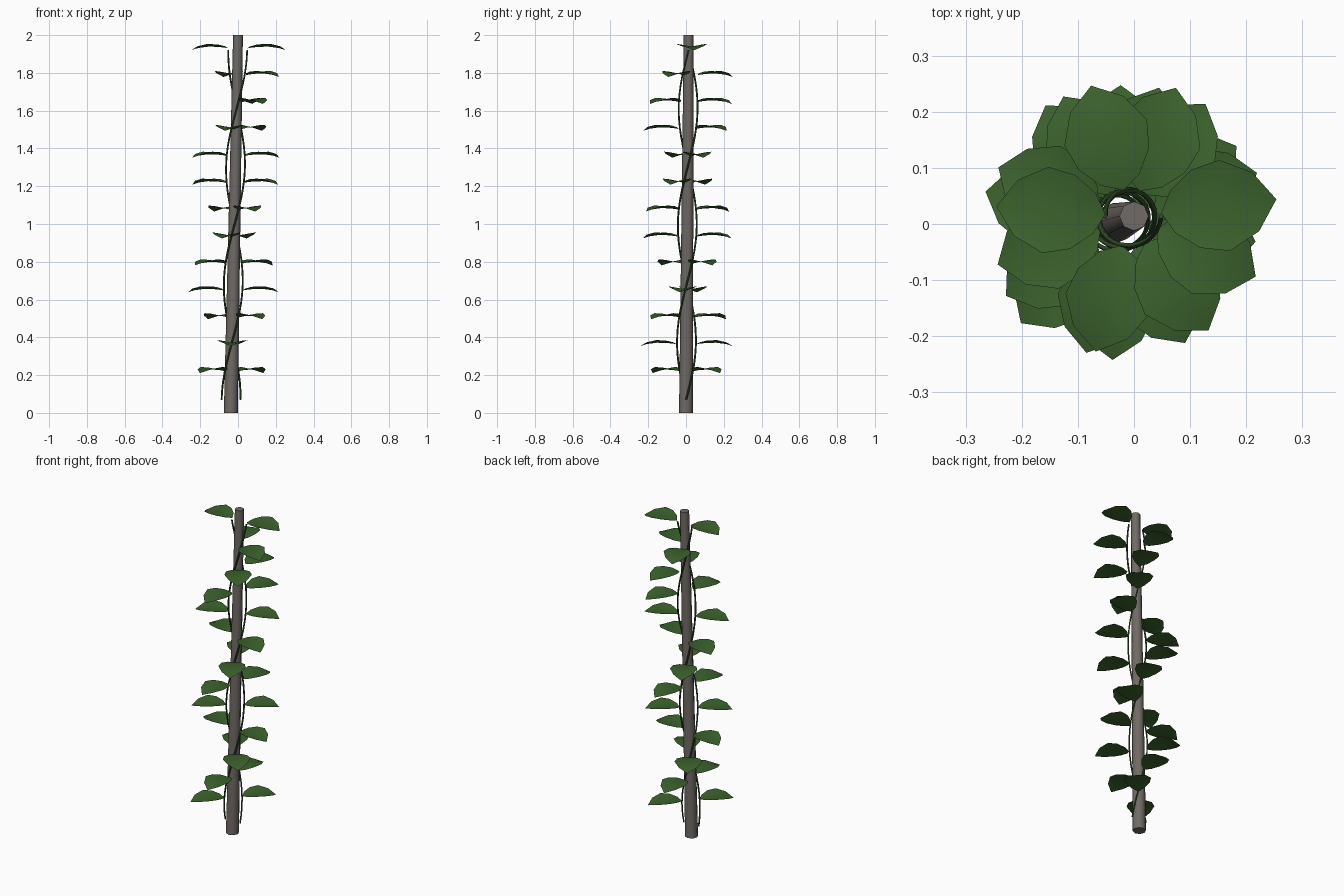
import bpy, bmesh, math
from mathutils import Vector, Matrix

if "Cube" in bpy.data.objects:
    bpy.data.objects.remove(bpy.data.objects["Cube"])


def material(name, rgb):
    m = bpy.data.materials.new(name)
    m.diffuse_color = (*rgb, 1)
    m.use_nodes = True
    m.node_tree.nodes["Principled BSDF"].inputs["Base Color"].default_value = m.diffuse_color
    return m


BARK = material("grey brown wood", (0.165, 0.145, 0.13))
VINE = material("dark vine green", (0.032, 0.08, 0.022))
LEAF = material("leaf green", (0.044, 0.122, 0.026))


def axis(z):
    """Centre of the leaning pole at height z."""
    return Vector((-0.038 + 0.019 * z, 0.007 * z, z))


def twist(z):
    """Vine angle in degrees: one and a half turns up the pole."""
    return (z - 0.07) / 1.85 * 540


def add_mesh(name, bm, mat):
    me = bpy.data.meshes.new(name)
    bm.to_mesh(me)
    bm.free()
    me.materials.append(mat)
    ob = bpy.data.objects.new(name, me)
    bpy.context.collection.objects.link(ob)
    return ob


# leaning, tapered pole with smooth sides and a slightly tilted flat top
bm = bmesh.new()
bmesh.ops.create_cone(bm, cap_ends=True, segments=8, radius1=0.037, radius2=0.026, depth=2)
for v in bm.verts:
    top = v.co.z > 0
    c = axis(2.0 if top else 0.0)
    v.co = Vector((v.co.x + c.x, v.co.y + c.y, c.z))
for f in bm.faces:
    f.smooth = len(f.verts) == 4
for e in bm.edges:
    e.smooth = all(f.smooth for f in e.link_faces)
add_mesh("pole", bm, BARK)

# two vines winding around the pole
for i in range(2):
    cu = bpy.data.curves.new("vine", 'CURVE')
    cu.dimensions = '3D'
    cu.bevel_depth = 0.005
    cu.bevel_resolution = 0
    cu.use_fill_caps = True
    sp = cu.splines.new('POLY')
    n = 40
    sp.points.add(n)
    for k in range(n + 1):
        z = 0.07 + 1.85 * k / n
        a = math.radians(twist(z) + 180 * i)
        p = axis(z) + Vector((math.cos(a), math.sin(a), 0)) * 0.05
        sp.points[k].co = (*p, 1)
    cu.materials.append(VINE)
    for s in cu.splines:
        s.use_smooth = True
    bpy.context.collection.objects.link(bpy.data.objects.new("vine_%d" % (i + 1), cu))

# leaf outline: distance along, half width, midrib height
STATIONS = [(0.1, 0.036, -0.006), (0.3, 0.066, -0.002), (0.55, 0.077, -0.001), (0.82, 0.05, -0.008)]
LENGTH = 0.195


def add_leaf(bm, z, angle, size):
    m = (Matrix.Translation(axis(z)) @ Matrix.Rotation(math.radians(angle), 4, 'Z')
         @ Matrix.Translation((0.05, 0, 0)) @ Matrix.Scale(size, 4))

    def vert(x, y, h):
        return bm.verts.new(m @ Vector((x, y, h)))
    base, tip = vert(0, 0, -0.010), vert(LENGTH, 0, -0.019)
    rows = [[vert(t * LENGTH, s * w, h + abs(s) * w * 0.18) for s in (-1, 0, 1)]
            for t, w, h in STATIONS]
    bm.faces.new((base, rows[0][0], rows[0][1]))
    bm.faces.new((base, rows[0][1], rows[0][2]))
    for a, b in zip(rows, rows[1:]):
        for j in range(2):
            bm.faces.new((a[j], b[j], b[j + 1], a[j + 1]))
    bm.faces.new((rows[-1][0], tip, rows[-1][1]))
    bm.faces.new((rows[-1][1], tip, rows[-1][2]))


# pairs of leaves up the vines; a few turn away from the vine angle
TURN = {(2, 0): -8, (3, 0): -4, (9, 0): -5, (9, 1): 15, (10, 0): -32, (10, 1): 22,
        (11, 0): -37, (11, 1): 10, (12, 0): -10, (12, 1): 1}
for i in range(2):
    bm = bmesh.new()
    for k in range(13):
        z = 0.23 + 0.1425 * k
        size = 1.06 if (k, i) == (12, 1) else 1.0
        add_leaf(bm, z, twist(z) + 180 * i + TURN.get((k, i), 0), size)
    ob = add_mesh("leaves_%d" % (i + 1), bm, LEAF)
    for p in ob.data.polygons:
        p.use_smooth = True
